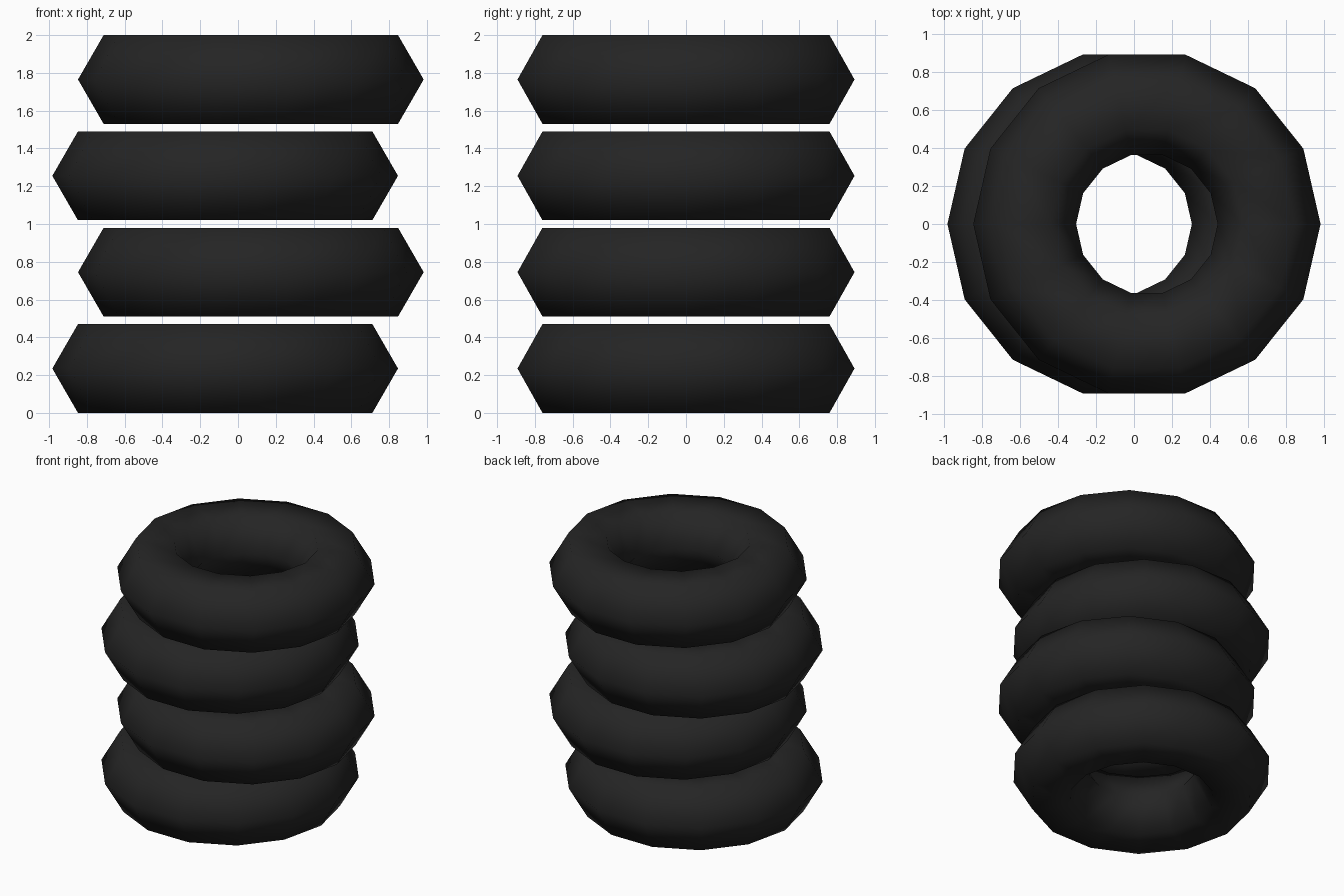
import bpy

if "Cube" in bpy.data.objects:
    bpy.data.objects.remove(bpy.data.objects["Cube"])

# Black rubber
rubber = bpy.data.materials.new("black_rubber")
rubber.diffuse_color = (0.018, 0.018, 0.018, 1)
rubber.use_nodes = True
rubber.node_tree.nodes["Principled BSDF"].inputs["Base Color"].default_value = rubber.diffuse_color

# Four stacked tyres, alternately shifted left and right
for i in range(4):
    bpy.ops.mesh.primitive_torus_add(
        major_segments=14, minor_segments=6,
        major_radius=0.644, minor_radius=0.271,
        location=(0.068 if i % 2 else -0.068, 0, 0.235 + 0.51 * i))
    tyre = bpy.context.object
    tyre.name = f"tyre_{i + 1}"
    tyre.data.materials.append(rubber)
    bpy.ops.object.shade_smooth()
